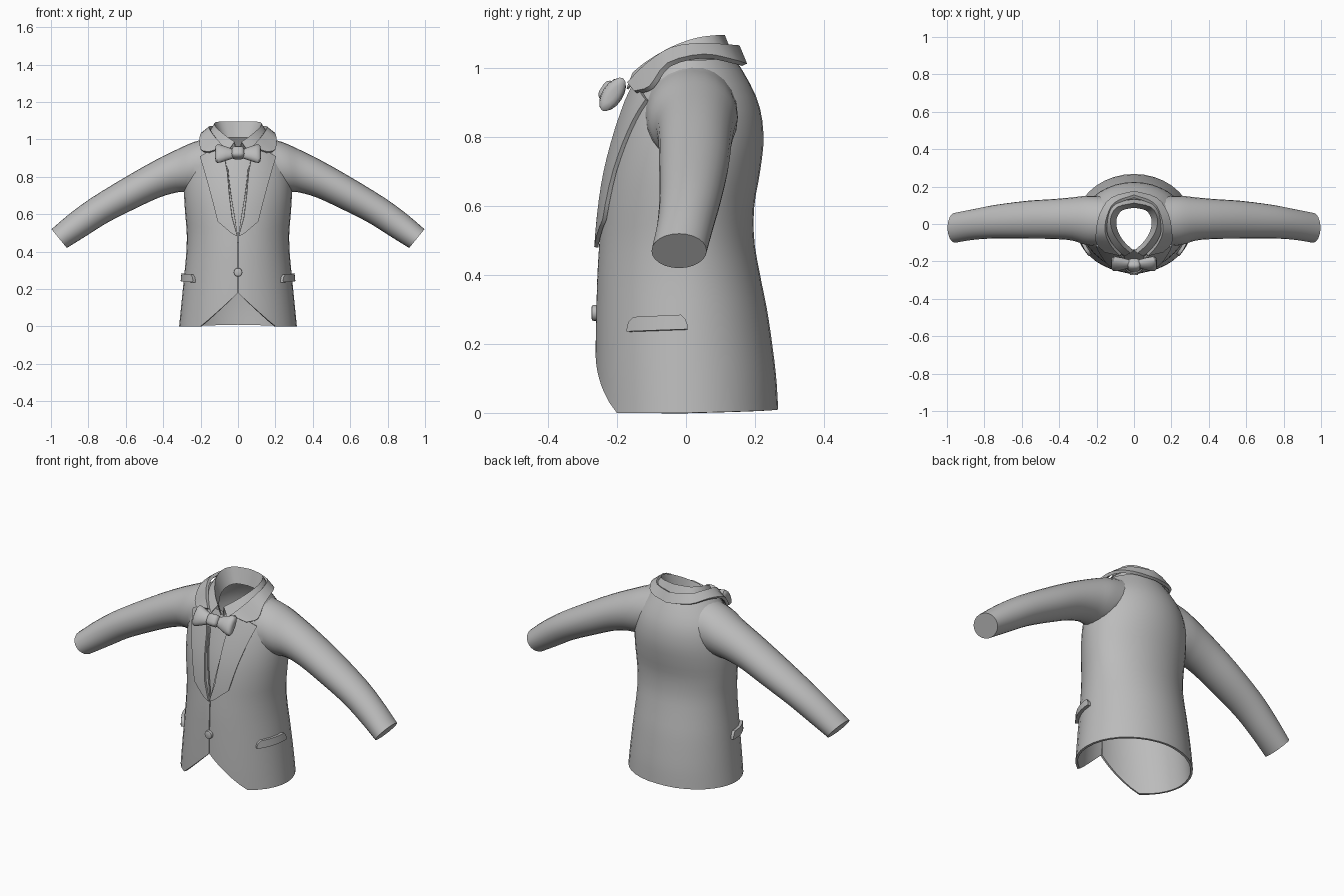
import bpy, bmesh, math
from mathutils import Vector, Matrix

if "Cube" in bpy.data.objects:
    bpy.data.objects.remove(bpy.data.objects["Cube"])

cloth = bpy.data.materials.new("grey_cloth")
cloth.diffuse_color = (0.5, 0.5, 0.5, 1)
cloth.use_nodes = True
cloth.node_tree.nodes["Principled BSDF"].inputs["Base Color"].default_value = cloth.diffuse_color


def spline(pts, t):
    """Catmull-Rom through evenly spaced values or vectors."""
    i = max(0, min(int(t), len(pts) - 2))
    u = t - i
    p1, p2 = pts[i], pts[i + 1]
    p0 = pts[i - 1] if i else p1 * 2 - p2
    p3 = pts[i + 2] if i + 2 < len(pts) else p2 * 2 - p1
    return (p1 * 2 + (p2 - p0) * u + (p0 * 2 - p1 * 5 + p2 * 4 - p3) * u * u
            + (p1 * 3 - p0 - p2 * 3 + p3) * u ** 3) * 0.5


def linear(table, t):
    for (a, va), (b, vb) in zip(table, table[1:]):
        if t <= b:
            return va + (vb - va) * (t - a) / (b - a)
    return table[-1][1]


def finish(ob, angle=40):
    ob.data.materials.clear()
    ob.data.materials.append(cloth)
    bpy.ops.object.select_all(action='DESELECT')
    ob.select_set(True)
    bpy.context.view_layer.objects.active = ob
    bpy.ops.object.convert(target='MESH')
    bpy.ops.object.shade_smooth_by_angle(angle=math.radians(angle))


def grid(name, rows, ring=False, caps=(False, False), mirror=False, thick=0, offset=0, angle=40):
    """Skin a list of equal-length point rows."""
    bm = bmesh.new()
    vs = [[bm.verts.new(p) for p in r] for r in rows]
    n = len(rows[0])
    for a, b in zip(vs, vs[1:]):
        for c in range(n if ring else n - 1):
            d = (c + 1) % n
            bm.faces.new((a[c], a[d], b[d], b[c]))
    for use, r in zip(caps, (vs[0], vs[-1])):
        if use:
            bm.faces.new(r)
    if ring:
        bmesh.ops.recalc_face_normals(bm, faces=bm.faces)
    me = bpy.data.meshes.new(name)
    bm.to_mesh(me)
    bm.free()
    ob = bpy.data.objects.new(name, me)
    bpy.context.collection.objects.link(ob)
    if mirror:
        ob.modifiers.new("mirror", 'MIRROR')
    if thick:
        m = ob.modifiers.new("thickness", 'SOLIDIFY')
        m.thickness, m.offset = thick, offset
    finish(ob, angle)
    return ob


# Torso shape: half width, front depth and back depth every 0.1 in height
WIDE = [.315, .305, .295, .285, .276, .274, .282, .288, .283, .256, .185, .10]
FRONT = [.262, .263, .262, .26, .257, .251, .243, .228, .203, .172, .14, .11]
BACK = [.268, .262, .25, .235, .215, .198, .198, .215, .225, .21, .16, .09]


def torso(deg, z):
    t = math.radians(deg)
    d = spline(FRONT if math.cos(t) > 0 else BACK, z * 10)
    return Vector((spline(WIDE, z * 10) * math.sin(t), -d * math.cos(t), z))


def front_y(x, z):
    return -spline(FRONT, z * 10) * math.sqrt(max(0, 1 - (x / spline(WIDE, z * 10)) ** 2))


def side_x(y, z):
    d = spline(FRONT if y < 0 else BACK, z * 10)
    return spline(WIDE, z * 10) * math.sqrt(max(0, 1 - (y / d) ** 2))


# Jacket body: split at the front, cutaway hem, narrow neck opening
half = [.4, 2, 4, 6, 8, 10, 11.5, 15, 20, 25, 32, 40] + list(range(50, 181, 10))
cols = half + [360 - d for d in reversed(half[:-1])]
NECK = [(0, .48), (4, .60), (8, .72), (11.5, .85), (25, .93), (40, .99), (60, 1.02), (180, 1.03)]


def body_point(deg, k):
    fold = min(deg, 360 - deg)
    s = math.sin(math.radians(fold))
    hem = max(0, .18 - .283 * s) if fold < 90 else .01 * (fold - 90) / 90
    return torso(deg, hem + (linear(NECK, fold) - hem) * k)


grid("jacket_body", [[body_point(d, i / 28) for d in cols] for i in range(29)],
     thick=.012, offset=-1)

# Sleeves: top x z, bottom x z, front y, back y; the root follows the torso
SLEEVE = [Vector(s) for s in (
    (.15, 1.01, .22, .72, -.12, .15), (.24, .985, .285, .72, -.11, .15),
    (.33, .945, .335, .715, -.088, .142), (.45, .885, .42, .69, -.08, .133),
    (.60, .80, .54, .635, -.078, .124), (.78, .69, .69, .56, -.077, .103),
    (.90, .603, .81, .485, -.084, .08), (.997, .52, .915, .42, -.10, .06))]
rows = []
for i in range(22):
    tx, tz, bx, bz, yf, yb = spline(SLEEVE, i / 3)
    ring = []
    for j in range(24):
        c, s = math.cos(j * math.tau / 24), math.sin(j * math.tau / 24)
        p = Vector(((tx + bx) / 2 + c * (tx - bx) / 2, (yf + yb) / 2 + s * (yb - yf) / 2,
                    (tz + bz) / 2 + c * (tz - bz) / 2))
        p.x = max(p.x, side_x(p.y, p.z) - .01 + i * .0005)
        ring.append(p)
    rows.append(ring)
grid("sleeves", rows, ring=True, caps=(False, True), mirror=True)

# Shirt front behind the opening
rows = []
for i in range(13):
    z = .45 + .5 * i / 12
    w = .06 + .05 * i / 12
    rows.append([(w * s / 4, front_y(w * s / 4, z) + .02, z) for s in range(-4, 5)])
grid("shirt_front", rows)

# Lapels: inner and outer edge points laid on the chest
LAPEL = [(.002, .48, .03, .495), (.03, .58, .105, .56), (.045, .70, .14, .70),
         (.055, .82, .173, .82), (.07, .90, .198, .905), (.10, .96, .155, .93)]
rows = []
for a, b in zip(LAPEL, LAPEL[1:]):
    for k in range(4 if b is LAPEL[-1] else 3):
        xi, zi, xo, zo = Vector(a).lerp(Vector(b), k / 3)
        row = []
        for j in range(6):
            x, z = xi + (xo - xi) * j / 5, zi + (zo - zi) * j / 5
            row.append((x, front_y(x, z) - .002, z))
        rows.append(row)
grid("lapels", rows, mirror=True, thick=.012, offset=1)


def collar(name, edges, thick):
    edges = [[Vector(p) for p in e] for e in edges]
    steps = [i / 3 for i in range(16)]
    rows = [[spline(e, t) for t in steps] for e in edges]
    for r in rows:
        r[-1].x = 0
    grid(name, rows, mirror=True, thick=thick)


# Jacket collar, front to back: lower edge then upper edge
collar("jacket_collar", [
    [(.155, -.145, .93), (.197, -.10, .945), (.20, -.05, 1.01), (.18, .05, 1.035),
     (.12, .135, 1.02), (0, .17, 1.01)],
    [(.07, -.165, .955), (.12, -.11, 1.01), (.15, -.04, 1.055), (.14, .04, 1.067),
     (.10, .11, 1.065), (0, .148, 1.063)]], .016)

# Shirt collar: folded edge, top rim, inner stand
collar("shirt_collar", [
    [(.05, -.17, .94), (.105, -.12, .98), (.145, -.04, 1.02), (.15, .04, 1.04),
     (.105, .11, 1.045), (0, .13, 1.045)],
    [(.02, -.155, .985), (.07, -.11, 1.02), (.115, -.04, 1.06), (.125, .03, 1.085),
     (.09, .09, 1.093), (0, .112, 1.094)],
    [(.004, -.145, .93), (.06, -.09, .95), (.092, -.03, .98), (.095, .03, 1.0),
     (.065, .075, 1.01), (0, .09, 1.01)]], .006)

# Bow tie wings: x, half height, half depth, tilted back at the top
up, out = Vector((0, .55, .835)), Vector((0, -.835, .55))
bow = Vector((0, -.213, .924))
rows = []
for x, h, d in ((.015, .024, .016), (.035, .03, .022), (.065, .042, .028), (.095, .054, .03),
                (.112, .056, .027), (.12, .048, .018), (.122, .03, .008)):
    ring = []
    for j in range(16):
        c, s = math.cos(j * math.tau / 16), math.sin(j * math.tau / 16)
        ring.append(bow + Vector((x, 0, 0)) + up * h * c + out * d * s)
    rows.append(ring)
grid("bow_tie_wings", rows, ring=True, caps=(True, True), mirror=True)

# Bow tie knot
bpy.ops.mesh.primitive_cube_add(size=1)
knot = bpy.context.object
knot.name = "bow_tie_knot"
knot.data.transform(Matrix.Translation(bow + out * .008) @ Matrix.Rotation(-.58, 4, 'X')
                    @ Matrix.Diagonal((.068, .06, .064, 1)))
m = knot.modifiers.new("round", 'BEVEL')
m.width, m.segments = .02, 3
finish(knot)

# Front button
bpy.ops.mesh.primitive_cylinder_add(vertices=16, radius=.023, depth=.024)
button = bpy.context.object
button.name = "button"
button.data.transform(Matrix.Translation((0, -.262, .29)) @ Matrix.Rotation(math.pi / 2, 4, 'X'))
m = button.modifiers.new("round", 'BEVEL')
m.width, m.segments = .006, 2
finish(button)

# Pocket flaps wrapped on the hips, with rounded upper corners
rows = []
for i in range(4):
    k = i / 3
    row = []
    for j in range(10):
        u = j / 9
        y = -.16 + .165 * u + .018 * k ** 3 * (1 - 2 * u)
        z = .235 + .006 * u + k * .042
        row.append((side_x(y, z) - .004, y, z))
    rows.append(row)
grid("pocket_flaps", rows, mirror=True, thick=.02, offset=1)
